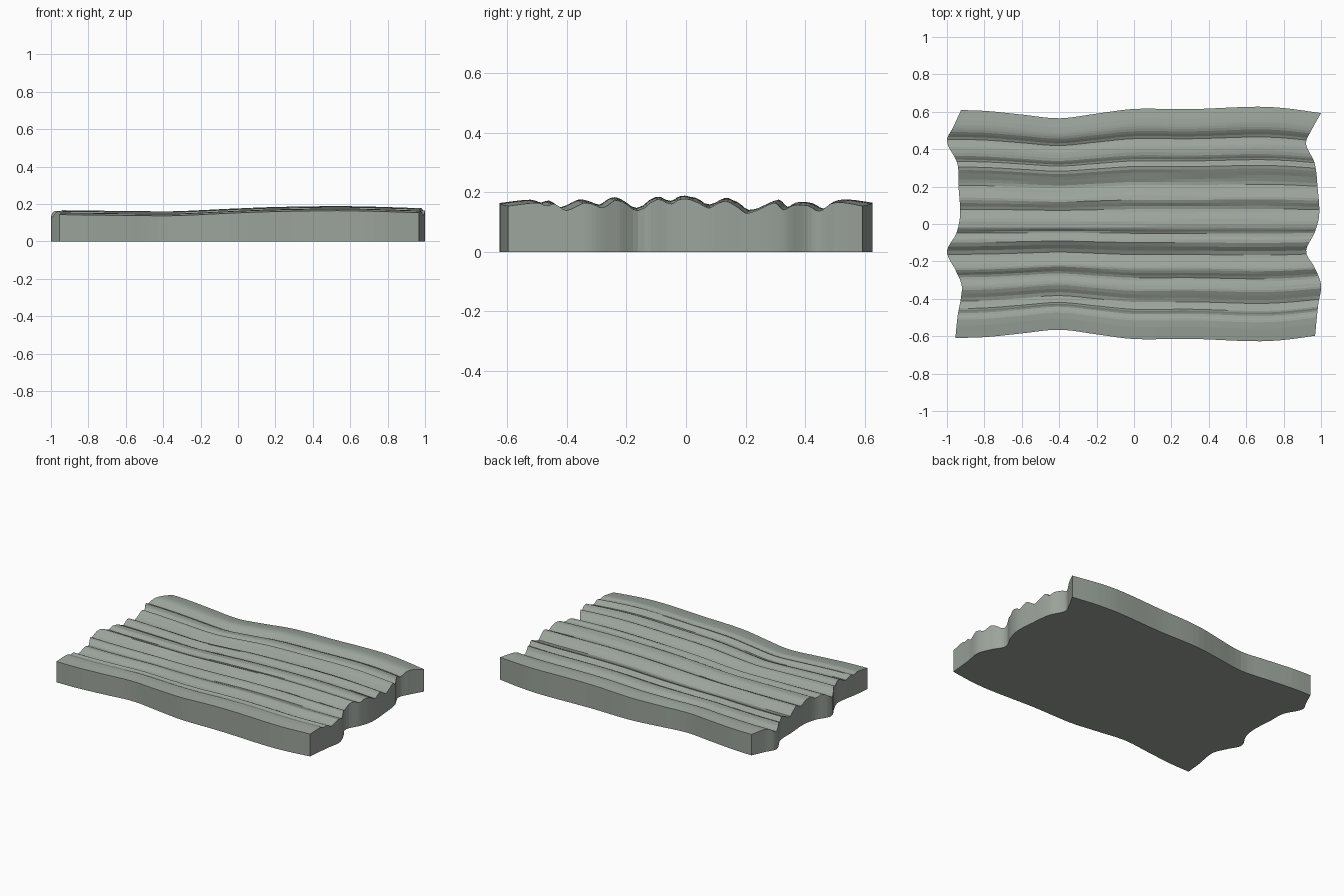
import bpy
import bmesh
import math

if "Cube" in bpy.data.objects:
    bpy.data.objects.remove(bpy.data.objects["Cube"])

# Key points: side half-width along x, end outlines along y, height change along x
HALF_WIDTH = [(-1, .61), (-.8, .605), (-.6, .585), (-.4, .565), (-.2, .59), (0, .615),
              (.3, .614), (.65, .627), (.8, .62), (1, .593)]
LEFT_END = [(-.62, -.955), (-.5, -.943), (-.4, -.925), (-.33, -.922), (-.25, -.955), (-.15, -1),
            (-.05, -.95), (.05, -.93), (.2, -.938), (.33, -.945), (.45, -1), (.53, -.965), (.62, -.925)]
RIGHT_END = [(-.62, .968), (-.45, .985), (-.34, 1), (-.24, .965), (-.15, .92), (-.05, .965),
             (.05, .99), (.2, .982), (.34, .965), (.44, .92), (.52, .95), (.62, 1)]
RISE = [(-1, -.02), (-.5, -.026), (-.33, -.026), (0, -.011), (.25, -.003), (.6, 0), (1, -.011)]
# Grooved wood-grain cross-section (y, z)
GRAIN = [(-.62, .164), (-.52, .175), (-.485, .165), (-.46, .172), (-.42, .15), (-.36, .175),
         (-.33, .172), (-.29, .159), (-.25, .182), (-.22, .178), (-.165, .147), (-.1, .186),
         (-.05, .171), (-.02, .188), (.03, .182), (.08, .159), (.13, .181), (.17, .168),
         (.21, .141), (.26, .155), (.31, .175), (.34, .151), (.37, .166), (.42, .164),
         (.46, .145), (.5, .17), (.54, .176), (.62, .165)]


def curve(points, t):
    """Smooth interpolation through key points."""
    n = len(points)
    t = min(max(t, points[0][0]), points[-1][0])
    for i in range(n - 1):
        (a, p), (b, q) = points[i], points[i + 1]
        if t <= b:
            def slope(k):
                k0, k1 = max(k - 1, 0), min(k + 1, n - 1)
                return (points[k1][1] - points[k0][1]) / (points[k1][0] - points[k0][0])
            h = b - a
            s = (t - a) / h
            return ((2*s**3 - 3*s**2 + 1) * p + (s**3 - 2*s**2 + s) * h * slope(i)
                    + (3*s**2 - 2*s**3) * q + (s**3 - s**2) * h * slope(i + 1))


# Cross-section stations: every groove point plus two points between
stations = []
for (a, _), (b, _) in zip(GRAIN, GRAIN[1:]):
    stations += [a, a + (b - a) / 3, a + (b - a) * 2 / 3]
stations.append(GRAIN[-1][0])

bm = bmesh.new()
NX = 40
top = []
for i in range(NX + 1):
    column = []
    for v in stations:
        left, right = curve(LEFT_END, v), curve(RIGHT_END, v)
        x = left + (right - left) * i / NX
        y = v / .62 * curve(HALF_WIDTH, x)
        fade = 1 - abs(v) / .62
        # Fine irregular grain, drifting along the length
        fine = .002 * math.sin(150 * v + 2 * math.sin(3 * x + 9 * v)) * fade
        z = curve(GRAIN, v) + curve(RISE, x) + min(fine, 0)
        column.append(bm.verts.new((x, y, z)))
    top.append(column)

# Grained top surface
for c, d in zip(top, top[1:]):
    for j in range(len(stations) - 1):
        bm.faces.new((c[j], d[j], d[j + 1], c[j + 1]))

# Vertical rim and flat underside
rim = ([c[0] for c in top] + top[-1][1:] + [c[-1] for c in top[-2::-1]] + top[0][-2:0:-1])
base = [bm.verts.new((p.co.x, p.co.y, 0)) for p in rim]
for k in range(len(rim)):
    n = (k + 1) % len(rim)
    bm.faces.new((base[k], base[n], rim[n], rim[k]))
bm.faces.new(base[::-1])
bmesh.ops.recalc_face_normals(bm, faces=bm.faces)

mesh = bpy.data.meshes.new("wood_plank")
bm.to_mesh(mesh)
bm.free()
plank = bpy.data.objects.new("wood_plank", mesh)
bpy.context.collection.objects.link(plank)

# Weathered grey-green wood
wood = bpy.data.materials.new("weathered_wood")
wood.diffuse_color = (.33, .37, .33, 1)
wood.use_nodes = True
wood.node_tree.nodes["Principled BSDF"].inputs["Base Color"].default_value = wood.diffuse_color
mesh.materials.append(wood)
